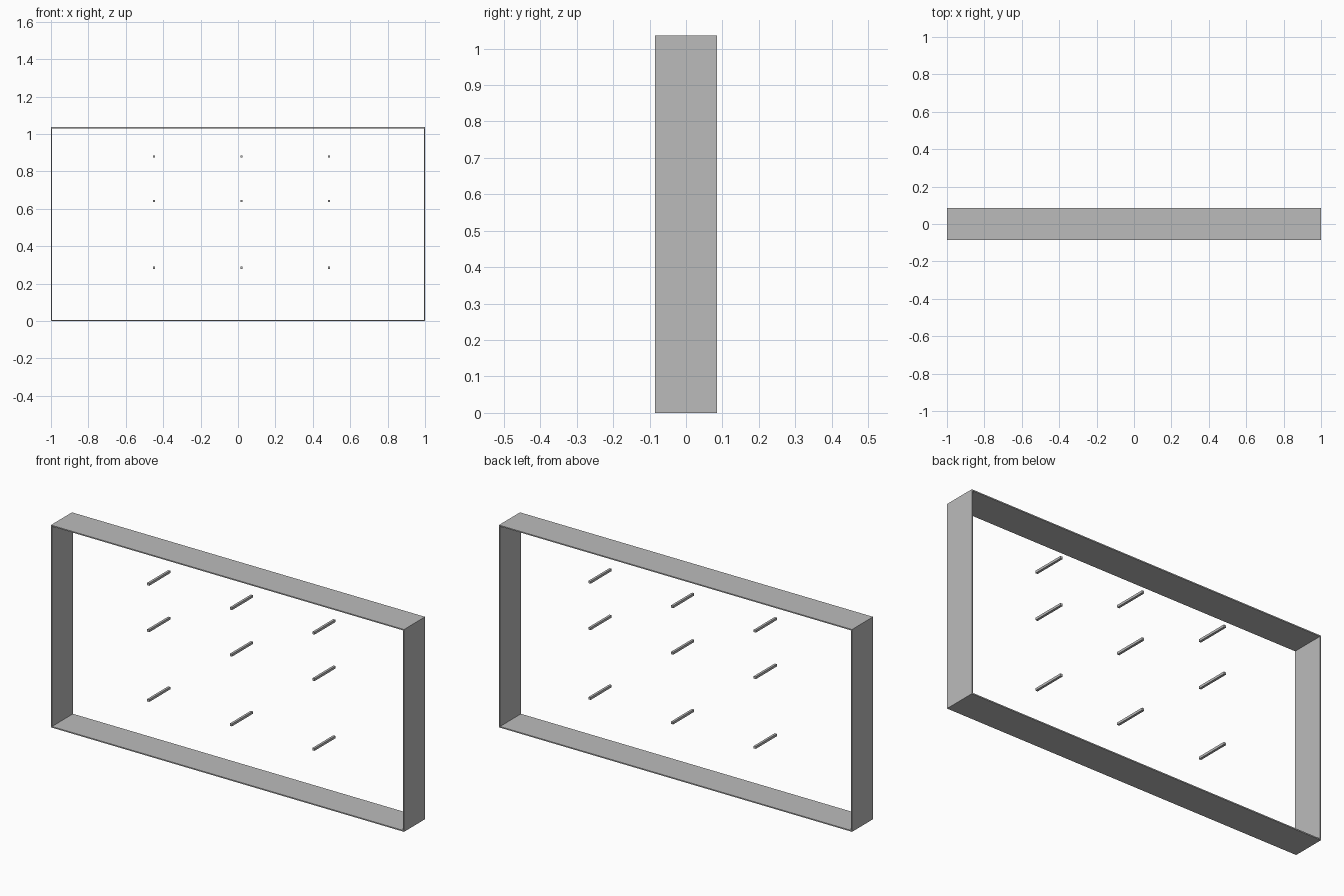
import bpy

if "Cube" in bpy.data.objects:
    bpy.data.objects.remove(bpy.data.objects["Cube"])

W, H, D = 2.0, 1.036, 0.17   # overall width, height, depth
T = 0.006                    # sheet thickness of the frame
R = 0.012                    # side of the square rods

grey = bpy.data.materials.new("mid_grey")
grey.diffuse_color = (0.5, 0.5, 0.5, 1)
grey.use_nodes = True
grey.node_tree.nodes["Principled BSDF"].inputs["Base Color"].default_value = grey.diffuse_color


def box(name, centre, size):
    bpy.ops.mesh.primitive_cube_add(size=1, location=centre)
    ob = bpy.context.object
    ob.name = name
    ob.scale = size
    bpy.ops.object.transform_apply(location=False, rotation=False, scale=True)
    ob.data.materials.append(grey)
    return ob


# Frame: top and bottom boards span the width, sides fit between them
box("bottom_board", (0, 0, T / 2), (W, D, T))
box("top_board", (0, 0, H - T / 2), (W, D, T))
for side, s in (("left", -1), ("right", 1)):
    box(side + "_board", (s * (W - T) / 2, 0, H / 2), (T, D, H - 2 * T))

# Grid of square rods running front to back
for row, z in enumerate((0.285, 0.642, 0.88)):
    for col, x in enumerate((-0.449, 0.019, 0.487)):
        box(f"rod_{row + 1}_{col + 1}", (x, 0, z), (R, D, R))
